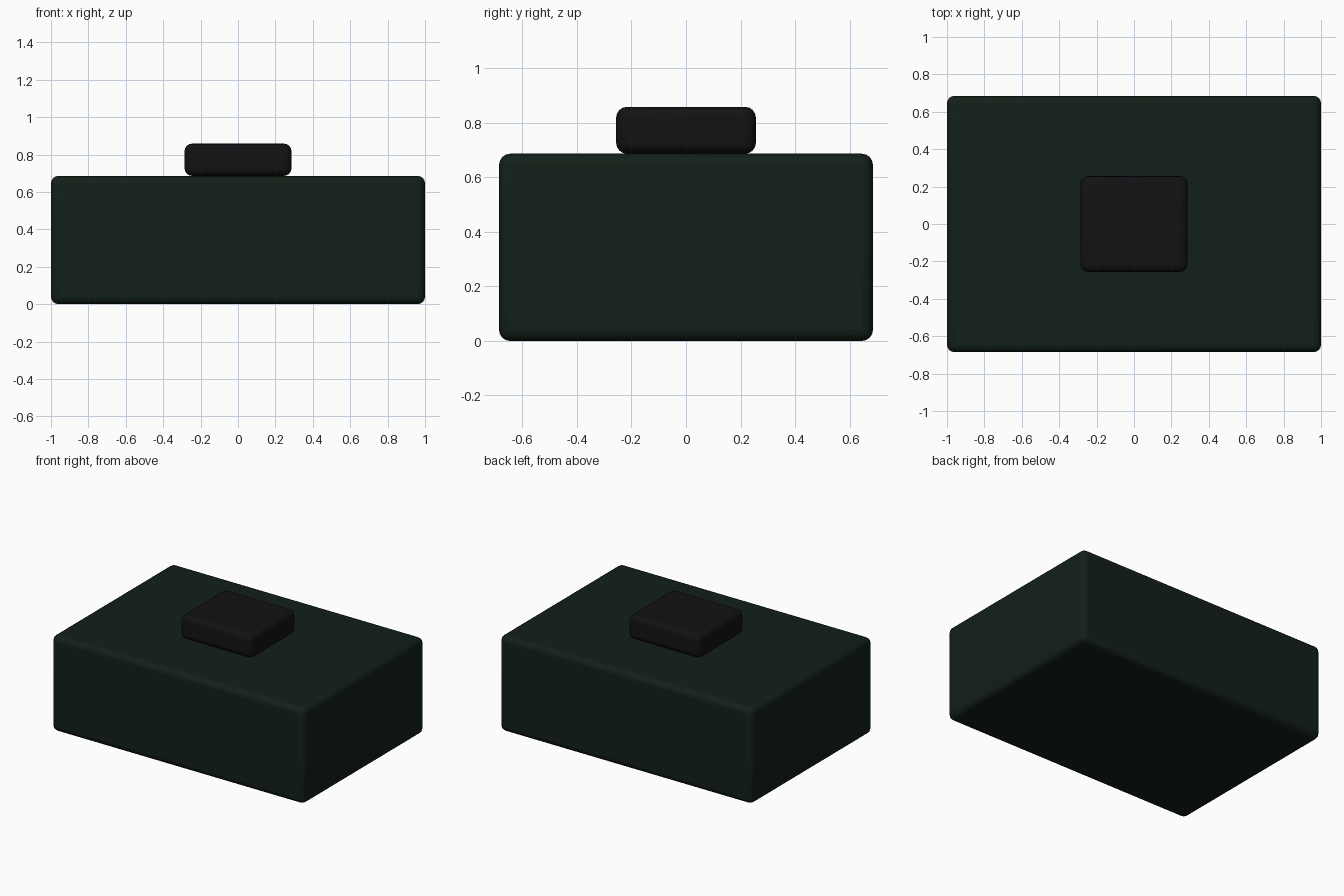
import bpy

if "Cube" in bpy.data.objects:
    bpy.data.objects.remove(bpy.data.objects["Cube"])


def material(name, rgb):
    mat = bpy.data.materials.new(name)
    mat.diffuse_color = (*rgb, 1.0)
    mat.use_nodes = True
    mat.node_tree.nodes["Principled BSDF"].inputs["Base Color"].default_value = mat.diffuse_color
    return mat


def rounded_box(name, size, z_bottom, radius, mat):
    """Box with rounded edges, centred on x and y, resting on z_bottom."""
    bpy.ops.mesh.primitive_cube_add(size=1, location=(0, 0, z_bottom + size[2] / 2))
    obj = bpy.context.object
    obj.name = name
    obj.scale = size
    bpy.ops.object.transform_apply(location=False, rotation=False, scale=True)
    bevel = obj.modifiers.new("rounded_edges", 'BEVEL')
    bevel.width = radius
    bevel.segments = 4
    bevel.limit_method = 'ANGLE'
    bpy.ops.object.shade_smooth_by_angle()
    obj.data.materials.append(mat)
    return obj


# Large dark green body
rounded_box("body", (2.0, 1.37, 0.686), 0.0, 0.04,
            material("dark_green", (0.006, 0.014, 0.009)))

# Small black block on top
rounded_box("top_block", (0.572, 0.512, 0.172), 0.686, 0.04,
            material("black", (0.006, 0.006, 0.007)))
